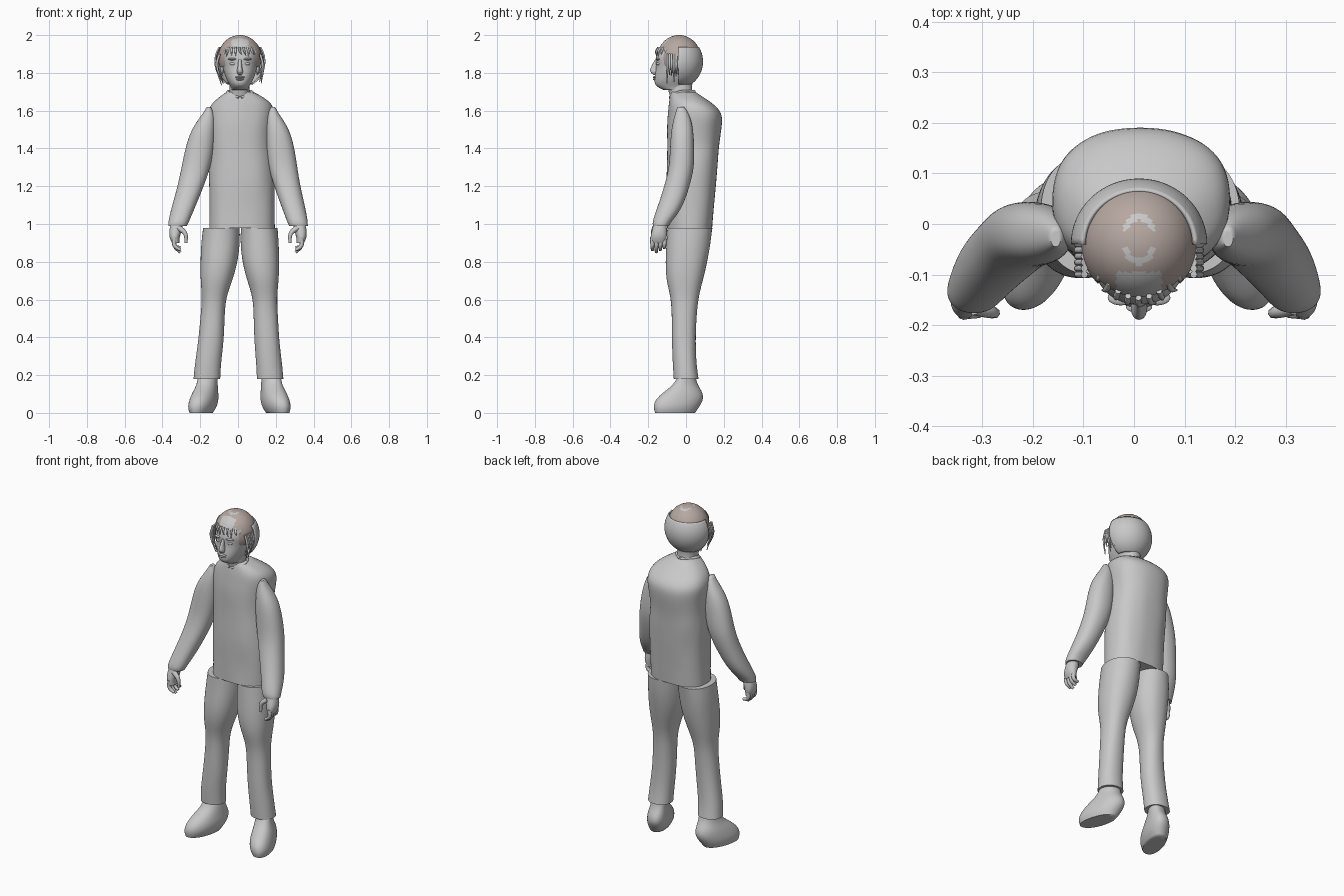
import bpy
import bmesh
import random
from math import sin, cos, pi, tau, copysign, hypot, radians
from mathutils import Vector, Matrix, noise

random.seed(4)
if "Cube" in bpy.data.objects:
    bpy.data.objects.remove(bpy.data.objects["Cube"], do_unlink=True)


def material(name, rgb):
    mat = bpy.data.materials.new(name)
    mat.use_nodes = True
    mat.diffuse_color = (*rgb, 1)
    mat.node_tree.nodes["Principled BSDF"].inputs["Base Color"].default_value = (*rgb, 1)
    return mat


GREY = material("plain grey", (0.58, 0.58, 0.58))
BROWN = material("dusty brown", (0.47, 0.39, 0.36))


def finish(name, bm, mats=(GREY,), subdivide=0):
    """Turn a bmesh into a smooth-shaded object."""
    bmesh.ops.recalc_face_normals(bm, faces=bm.faces)
    mesh = bpy.data.meshes.new(name)
    bm.to_mesh(mesh)
    bm.free()
    for mat in mats:
        mesh.materials.append(mat)
    obj = bpy.data.objects.new(name, mesh)
    bpy.context.collection.objects.link(obj)
    bpy.ops.object.select_all(action="DESELECT")
    obj.select_set(True)
    bpy.context.view_layer.objects.active = obj
    bpy.ops.object.shade_smooth_by_angle(angle=radians(60))
    if subdivide:
        mod = obj.modifiers.new("smooth", "SUBSURF")
        mod.levels = mod.render_levels = subdivide
    return obj


def loft(name, rows, side=1, drift=lambda z: 0, power=2.2, shear=0, ripple=0, segments=20):
    """Skin rings given as (height, x min, x max, y min, y max) in hundredths."""
    bm = bmesh.new()
    crease = bm.edges.layers.float.new("crease_edge")
    rings = []
    for row in rows:
        z, x0, x1, y0, y1 = (v / 100 for v in row)
        ring = []
        for i in range(segments):
            c, s = cos(tau * i / segments), sin(tau * i / segments)
            dx = copysign(abs(c) ** (2 / power), c) * (x1 - x0) / 2
            dy = copysign(abs(s) ** (2 / power), s) * (y1 - y0) / 2
            x = (x0 + x1) / 2 + dx - shear * dy
            p = Vector((side * x, (y0 + y1) / 2 + dy, z))
            if side > 0:
                p.x += drift(z)
            wobble = noise.noise(p * 14) * ripple
            p += Vector((c * side, s, 0)) * wobble
            ring.append(bm.verts.new(p))
        rings.append(ring)
    for a, b in zip(rings, rings[1:]):
        for i in range(segments):
            j = (i + 1) % segments
            bm.faces.new((a[i], a[j], b[j], b[i]))
    for ring in (rings[0], rings[-1]):
        cap = bm.faces.new(ring)
        for edge in cap.edges:
            edge[crease] = 1
    return finish(name, bm, subdivide=2)


def ball(name, centre, radii, keep=None, mats=(GREY,), paint=None, detail=24):
    """Ellipsoid, optionally trimmed and coloured by position rules."""
    bm = bmesh.new()
    shape = Matrix.Translation(centre) @ Matrix.Diagonal((*radii, 1))
    bmesh.ops.create_uvsphere(bm, u_segments=detail, v_segments=detail * 3 // 4,
                              radius=1, matrix=shape)
    if keep:
        lost = [f for f in bm.faces if not keep(f.calc_center_median())]
        bmesh.ops.delete(bm, geom=lost, context="FACES")
    if paint:
        for f in bm.faces:
            f.material_index = paint(f.calc_center_median())
    return finish(name, bm, mats)


def tubes(name, paths):
    """Tapered round strands; each path is a list of (point, radius)."""
    curve = bpy.data.curves.new(name, "CURVE")
    curve.dimensions = "3D"
    curve.bevel_depth = 1
    curve.bevel_resolution = 2
    curve.resolution_u = 4
    curve.use_fill_caps = True
    for path in paths:
        spline = curve.splines.new("BEZIER")
        spline.bezier_points.add(len(path) - 1)
        for bp, (co, radius) in zip(spline.bezier_points, path):
            bp.co, bp.radius = co, radius
            bp.handle_left_type = bp.handle_right_type = "AUTO"
    curve.materials.append(GREY)
    obj = bpy.data.objects.new(name, curve)
    bpy.context.collection.objects.link(obj)


# Torso, bulging at the upper back
loft("torso", [
    (98, -15.5, 19.5, -10, 14), (110, -15.5, 19.5, -10, 15), (122, -15.5, 19.5, -10.5, 16),
    (134, -16, 19, -10, 17), (142, -15.5, 17.5, -10, 17.5), (152, -16, 18.5, -10, 19),
    (159, -16.5, 19.5, -9.5, 19.5), (164, -14, 18, -9, 14), (168, -9, 12, -8.5, 8),
    (170, -6, 8, -8, 5)], power=2.4, ripple=0.005, segments=28)

# Neck and open collar
loft("neck", [(163, -5, 7, -8, 4), (168, -5, 6.5, -8.5, 4), (172, -4.5, 6, -10, 3),
              (178, -5, 6, -10, 4)])
tubes("collar", [[((0.01 + s * 0.005, -0.085, 1.67), 0.008),
                  ((0.01 + s * 0.065, -0.04, 1.695), 0.01),
                  ((0.01, 0.045, 1.70), 0.01)] for s in (-1, 1)])

# Limbs on both sides
for side, label in ((1, "left"), (-1, "right")):
    loft(label + "_leg", [
        (98, -1, 18.5, -10, 14), (90, -1, 19.5, -10.5, 13), (80, 0, 20, -11, 11.5),
        (70, 3, 20, -10.5, 9), (61, 6.5, 19, -8, 6.5), (50, 7, 20, -7.5, 5.5),
        (38, 7.5, 21, -7.5, 5), (26, 9, 23, -7, 5.5), (18, 9.5, 23.5, -6.5, 6.5)],
        side, lambda z: 0.025 * z, ripple=0.004)
    loft(label + "_shoe", [
        (0, 14, 25, -16.5, 5), (3, 12, 26, -17.5, 7), (7, 11, 25, -16.5, 9.5),
        (11, 11, 23.5, -12, 9), (15, 11, 21.5, -6.5, 6), (20, 11, 21, -4, 5)],
        side, lambda z: 0.015, shear=0.25)
    loft(label + "_arm", [
        (162, 14.5, 16.5, -4.5, -1), (158, 12, 19, -6, 2), (150, 12, 25, -8, 4),
        (140, 12.5, 28, -8.5, 4.5), (130, 14.5, 30, -9, 4.5), (120, 18, 32, -11.5, 2),
        (108, 23, 35.5, -15.5, -2), (101, 26, 37, -18, -8), (99, 27, 37, -17.5, -9)],
        side, lambda z: 0.05 * max(z - 1, 0))
    loft(label + "_palm", [
        (102, 29, 35, -16.5, -10.5), (97, 29.5, 36.5, -18, -10), (93, 31, 36.5, -19, -10),
        (90, 31, 35, -18.5, -11)], side)
    # Fingers curl inwards below the palm, with the thumb in front
    paths = []
    for i in range(4):
        y = -0.178 + 0.021 * i
        drop = 0.012 * abs(i - 1)
        paths.append([((side * 0.335, y, 0.93), 0.012),
                      ((side * 0.335, y, 0.885), 0.011),
                      ((side * 0.305, y, 0.85 + drop), 0.008)])
    paths.append([((side * 0.315, -0.165, 0.98), 0.016),
                  ((side * 0.28, -0.175, 0.95), 0.012),
                  ((side * 0.275, -0.175, 0.90), 0.008)])
    tubes(label + "_fingers", paths)

# Head with brow, cheeks and chin in the rings
loft("head", [
    (171, -3.5, 5.5, -12, 1), (173, -4, 6, -16.5, 2), (176, -6, 8, -17, 4),
    (180, -7.5, 9.5, -16.5, 6), (184, -8.5, 10.5, -15.7, 7), (188, -9, 11, -16.5, 7),
    (192, -8.5, 10.5, -14.8, 6.5), (196, -6.5, 8.5, -11.5, 4), (199, -3, 5, -7, 0)])

# Face
loft("nose", [(179, 0, 2, -17.2, -14), (180.5, -1, 3, -19.3, -14), (182.5, -0.2, 2.2, -19, -14),
              (187, 0.2, 1.8, -16.5, -14)], segments=12)
ball("upper_lip", (0.01, -0.164, 1.777), (0.026, 0.012, 0.006))
ball("lower_lip", (0.01, -0.164, 1.766), (0.022, 0.011, 0.006))
for s, label in ((1, "left"), (-1, "right")):
    ball(label + "_eye", (0.01 + s * 0.036, -0.142, 1.848), (0.018, 0.014, 0.009))
    ball(label + "_brow", (0.01 + s * 0.036, -0.146, 1.873), (0.026, 0.015, 0.007))
    ball(label + "_ear", (0.01 + s * 0.094, -0.045, 1.83), (0.012, 0.025, 0.035))


# Brown crown with side panels, a bare parting in front and pale crown arcs
def crown_shape(p):
    return p.z > 1.925 or (-0.115 < p.y < -0.03 and p.z > 1.83)


def crown_paint(p):
    x, y = p.x - 0.01, p.y + 0.03
    parting = abs(x) < 0.045 and y < -0.065
    arc = abs(hypot(x, y * 0.7) - 0.031) < 0.005 and abs(y) > 0.016
    return 0 if parting or arc else 1


ball("hair_crown", (0.01, -0.037, 1.88), (0.115, 0.115, 0.12), crown_shape,
     (GREY, BROWN), crown_paint, detail=80)

# Grey shell of hair around the back
shell = ball("hair_back", (0.01, -0.04, 1.86), (0.135, 0.13, 0.14),
             lambda p: p.y > -0.04 and 1.74 < p.z < 1.937, detail=64)
thick = shell.modifiers.new("thickness", "SOLIDIFY")
thick.thickness = 0.008

# Ragged locks beside the face and a fringe over the forehead
locks = []
for s in (-1, 1):
    for i in range(7):
        y = -0.10 + 0.012 * i
        end = random.uniform(1.73, 1.8)
        locks.append([((0.01 + s * 0.108, y, 1.9), 0.007),
                      ((0.01 + s * 0.122, y, 1.84), 0.007),
                      ((0.01 + s * random.uniform(0.085, 0.115), y, end), 0.002)])
for i in range(11):
    a = pi * (0.12 + 0.076 * i)
    x, y = 0.01 + 0.098 * cos(a), -0.04 - 0.118 * sin(a)
    locks.append([((x * 0.9, y + 0.012, 1.935), 0.006),
                  ((x, y, 1.915), 0.006),
                  ((x + random.uniform(-0.012, 0.012), y - 0.002,
                    random.uniform(1.88, 1.9)), 0.002)])
tubes("hair_locks", locks)
